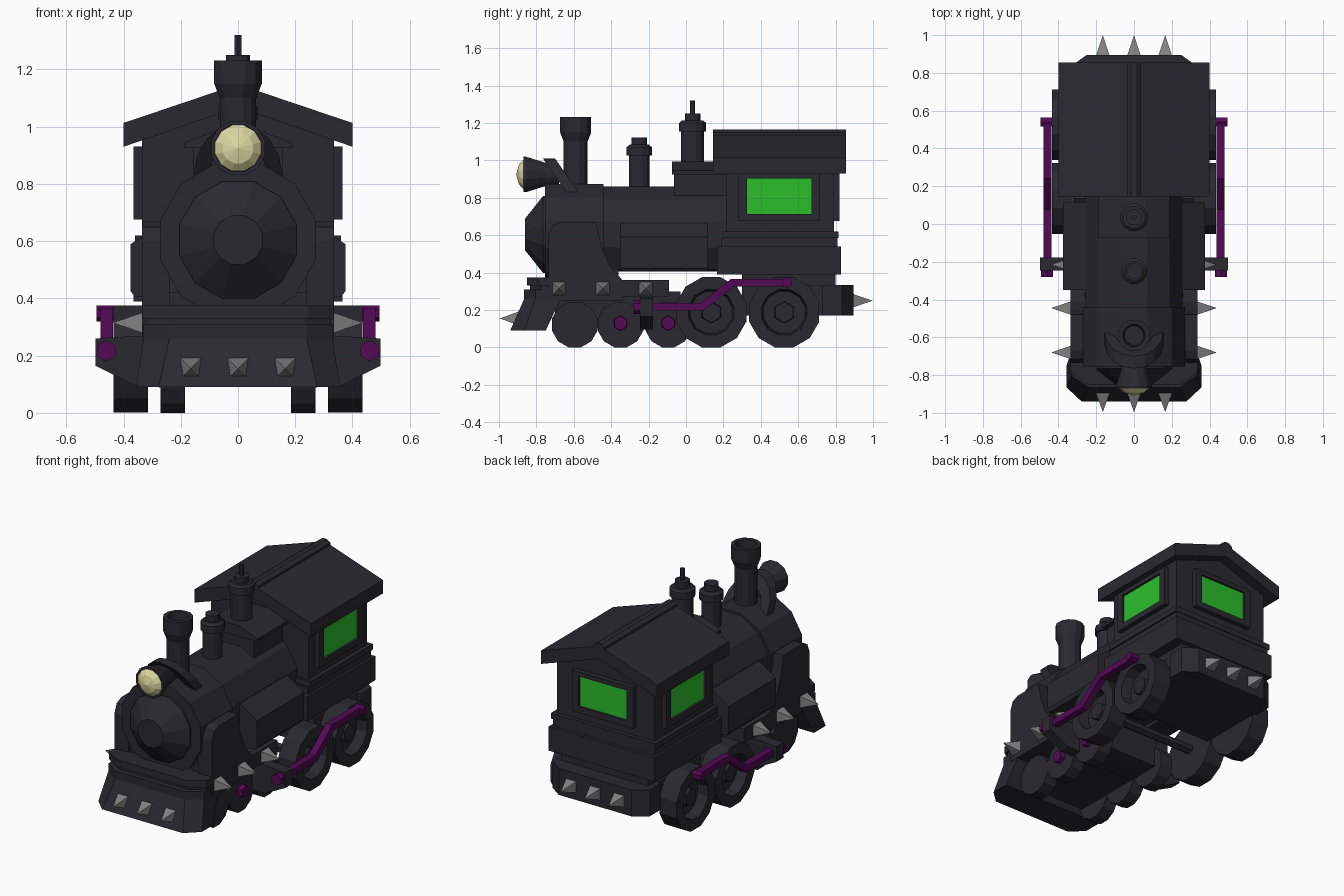
import bpy, bmesh, math
from mathutils import Vector

if "Cube" in bpy.data.objects:
    bpy.data.objects.remove(bpy.data.objects["Cube"])


def material(name, rgb):
    m = bpy.data.materials.new(name)
    m.diffuse_color = (*rgb, 1)
    m.use_nodes = True
    m.node_tree.nodes["Principled BSDF"].inputs["Base Color"].default_value = m.diffuse_color
    return m


DARK = material("charcoal", (0.022, 0.022, 0.03))
PURPLE = material("purple", (0.085, 0.003, 0.09))
GREEN = material("green_glass", (0.024, 0.52, 0.024))
LENS = material("pale_yellow", (0.72, 0.68, 0.36))
STEEL = material("steel", (0.22, 0.22, 0.22))


def loft(name, rings, mat=DARK, cap_mat=None):
    """Skin a list of equal-length point loops and cap both ends."""
    bm = bmesh.new()
    vs = [[bm.verts.new(p) for p in r] for r in rings]
    n = len(vs[0])
    for a, b in zip(vs, vs[1:]):
        for i in range(n):
            bm.faces.new((a[i], a[(i + 1) % n], b[(i + 1) % n], b[i]))
    bm.faces.new(vs[0])
    end = bm.faces.new(vs[-1])
    if cap_mat:
        end.material_index = 1
    bmesh.ops.remove_doubles(bm, verts=bm.verts, dist=0.0002)
    bmesh.ops.recalc_face_normals(bm, faces=bm.faces)
    me = bpy.data.meshes.new(name)
    bm.to_mesh(me)
    bm.free()
    me.materials.append(mat)
    if cap_mat:
        me.materials.append(cap_mat)
    ob = bpy.data.objects.new(name, me)
    bpy.context.collection.objects.link(ob)
    return ob


def place(axis, u, v, t):
    return {"x": (t, u, v), "y": (u, t, v), "z": (u, v, t)}[axis]


def prism(name, pts, axis, a, b, mat=DARK):
    return loft(name, [[place(axis, u, v, t) for u, v in pts] for t in (a, b)], mat)


def box(name, x, y, z, mat=DARK):
    return prism(name, [(x[0], y[0]), (x[1], y[0]), (x[1], y[1]), (x[0], y[1])], "z", *z, mat)


def circle(r, n, cu, cv):
    ang = [math.pi / n + 2 * math.pi * i / n for i in range(n)]
    return [(cu + r * math.cos(t), cv + r * math.sin(t)) for t in ang]


def turned(name, profile, axis, cu, cv, n=12, mat=DARK):
    """Turned part: profile of (radius, position along the axis)."""
    return loft(name, [[place(axis, u, v, h) for u, v in circle(r, n, cu, cv)]
                       for r, h in profile], mat)


def spike(name, axis, cu, cv, base, tip):
    turned(name, [(0.052, base), (0, tip)], axis, cu, cv, 4, STEEL)


def mirrored(pts):
    return pts + [(-x, v) for x, v in reversed(pts)]


# boiler (flat bottomed), smokebox and its domed door
prism("boiler", [(x, max(z, 0.405)) for x, z in circle(0.266, 12, 0, 0.604)], "y", -0.45, 0.25)
turned("smokebox", [(0.28, -0.44), (0.28, -0.755)], "y", 0, 0.604)
turned("smokebox_door", [(0.212, -0.75), (0.212, -0.765), (0.088, -0.86)], "y", 0, 0.604)

# saddle and flared side plates
box("saddle", (-0.26, 0.26), (-0.72, -0.36), (0.25, 0.42))
flare = [(-0.67, 0.67), (-0.48, 0.67), (-0.455, 0.55), (-0.41, 0.44), (-0.34, 0.36),
         (-0.34, 0.25), (-0.735, 0.25), (-0.735, 0.6), (-0.715, 0.65)]
for s, side in ((1, "right"), (-1, "left")):
    prism(side + "_flare", flare, "x", s * 0.24, s * 0.335)
    # side tank with sloped top
    prism(side + "_tank", [(s * 0.2, 0.405), (s * 0.36, 0.405), (s * 0.375, 0.425), (s * 0.375, 0.59),
                           (s * 0.25, 0.67), (s * 0.2, 0.67)], "y", -0.35, 0.115)
box("running_plate", (-0.335, 0.335), (-0.36, -0.09), (0.27, 0.36))
box("bogie_frame", (-0.192, 0.192), (-0.7, -0.03), (0.1, 0.3))

# front buffer beams and sloped plough
def chamfered(hw, front, back, cx, cy, z):
    return [(x, y, z) for x, y in mirrored([(hw, back), (hw, front + cy), (hw - cx, front)])]


loft("plough", [chamfered(0.33, -0.865, -0.67, 0.09, 0.06, 0.26),
                chamfered(0.357, -0.94, -0.75, 0.08, 0.075, 0.09)])
loft("lower_beam", [chamfered(0.33, -0.865, -0.67, 0.09, 0.06, z) for z in (0.25, 0.31)])
loft("middle_beam", [chamfered(0.325, -0.835, -0.67, 0.09, 0.06, z) for z in (0.31, 0.335)])
loft("upper_beam", [chamfered(0.335, -0.85, -0.67, 0.09, 0.06, z) for z in (0.33, 0.375)])
# rear frame and buffer
loft("rear_buffer", [[(x, y, z) for x, y in mirrored([(0.314, 0.3), (0.314, 0.73), (0.335, 0.73),
                                                      (0.335, 0.835), (0.25, 0.895)])]
                     for z in (0.17, 0.335)])
box("rear_hanger", (-0.3, 0.3), (0.3, 0.8), (0.3, 0.42))

# spikes
for x in (-0.165, 0, 0.165):
    spike("front_spike", "y", x, 0.155, -0.895, -0.995)
    spike("rear_spike", "y", x, 0.25, 0.89, 0.998)
for s in (-1, 1):
    for y in (-0.68, -0.445, -0.215):
        spike("side_spike", "x", y, 0.315, s * 0.33, s * 0.438)

# cab
box("cab_base", (-0.365, 0.365), (0.165, 0.83), (0.39, 0.54))
box("cab_step", (-0.35, 0.35), (0.19, 0.81), (0.54, 0.585))
box("cab_trim", (-0.36, 0.36), (0.2, 0.815), (0.585, 0.62))
prism("cab_walls", mirrored([(0.335, 0.6), (0.335, 0.97), (0, 1.09)]), "y", 0.215, 0.79)
prism("roof", [(-0.4, 0.93), (-0.4, 1.013), (0, 1.148), (0.4, 1.013), (0.4, 0.93), (0, 1.068)],
      "y", 0.145, 0.855)
prism("roof_ridge", mirrored([(0.038, 1.1), (0.038, 1.148), (0.015, 1.165)]), "y", 0.145, 0.855)


# framed windows with inset glass
def window(name, axis, c, hw, wall, out):
    def rect(w, z0, z1, t):
        return [place(axis, u, v, t) for u, v in ((c - w, z0), (c + w, z0), (c + w, z1), (c - w, z1))]
    d = 0.4 * (out - wall)
    loft(name, [rect(hw + 0.045, 0.675, 0.93, wall), rect(hw + 0.045, 0.675, 0.93, out),
                rect(hw, 0.713, 0.902, out), rect(hw, 0.713, 0.902, out - d)], DARK, GREEN)


window("right_window", "x", 0.498, 0.172, 0.33, 0.365)
window("left_window", "x", 0.498, 0.172, -0.33, -0.365)
window("rear_window", "y", 0, 0.165, 0.785, 0.82)

# chimney, domes and whistle
turned("chimney", [(0.066, 0.84), (0.066, 1.1), (0.086, 1.15), (0.086, 1.232), (0.06, 1.232),
                   (0.052, 1.15)], "z", 0, -0.59)
turned("sand_dome", [(0.058, 0.84), (0.058, 1.025), (0.07, 1.025), (0.07, 1.07), (0.053, 1.085),
                     (0.042, 1.085), (0.042, 1.122)], "z", 0, -0.25)
box("pedestal", (-0.155, 0.155), (-0.065, 0.22), (0.8, 0.93))
prism("pedestal_cap", mirrored([(0.187, 0.925), (0.187, 0.945), (0.06, 0.993)]), "y", -0.075, 0.22)
turned("steam_dome", [(0.064, 0.96), (0.064, 1.155), (0.075, 1.155), (0.075, 1.2), (0.06, 1.213),
                      (0.043, 1.213), (0.043, 1.25)], "z", 0, 0.035)
turned("whistle", [(0.014, 1.24), (0.014, 1.32)], "z", 0, 0.035, 6)

# headlamp with domed lens
turned("headlamp", [(0.06, -0.68), (0.064, -0.75), (0.098, -0.855), (0.098, -0.868), (0.084, -0.868),
                    (0.084, -0.85)], "y", 0, 0.925)
turned("lamp_lens", [(0.083, -0.85), (0.083, -0.868), (0.055, -0.893), (0, -0.908)],
       "y", 0, 0.925, 12, LENS)
# raked horseshoe bracket behind the lamp
along = Vector((0, -0.125, 0.18))
arch = [(r * math.cos(math.pi * i / 8), k * math.sin(math.pi * i / 8))
        for r, k, steps in ((0.155, 1, range(9)), (0.1, 0.65, range(8, -1, -1))) for i in steps]
loft("lamp_bracket", [[Vector((x, y, 0.83)) + along * w for x, w in arch] for y in (-0.575, -0.64)])

# wheels, axles and hubs
for s, side in ((1, "right"), (-1, "left")):
    for y in (0.135, 0.525):
        turned(side + "_drive_wheel", [(0.194, s * 0.315), (0.194, s * 0.435), (0.125, s * 0.435),
                                       (0.115, s * 0.37)], "x", y, 0.188)
        turned(side + "_drive_hub", [(0.06, s * 0.36), (0.055, s * 0.4)], "x", y, 0.188, 6)
    for y in (-0.595, -0.35, -0.095):
        turned(side + "_small_wheel", [(0.126, s * 0.185), (0.126, s * 0.27)], "x", y, 0.122)
    for y in (-0.35, -0.095):
        turned(side + "_wheel_bolt", [(0.042, s * 0.26), (0.038, s * 0.3)], "x", y, 0.13, 6, PURPLE)
    # side rod: straight, rising, straight
    rod = [(-0.25, 0.217), (0.085, 0.217), (0.25, 0.347), (0.535, 0.347)]
    outline = ([(y - (0.008 if 0 < i < 3 else 0), z + 0.02) for i, (y, z) in enumerate(rod)] +
               [(y + (0.008 if 0 < i < 3 else 0), z - 0.02)
                for i, (y, z) in reversed(list(enumerate(rod)))])
    prism(side + "_rod", outline, "x", s * 0.437, s * 0.48, PURPLE)
    turned(side + "_rod_head", [(0.037, -0.28), (0.037, -0.247)], "y", s * 0.46, 0.217, 6, PURPLE)
    turned(side + "_rod_pin", [(0.028, s * 0.37), (0.028, s * 0.495)], "x", 0.54, 0.347, 6, PURPLE)
turned("front_drive_axle", [(0.03, -0.33), (0.03, 0.33)], "x", 0.135, 0.188, 6)

# crossbar carrying the rods
prism("crossbar", mirrored([(0.36, 0.095), (0.498, 0.165), (0.498, 0.26), (0.33, 0.27)]),
      "y", -0.247, -0.177)
